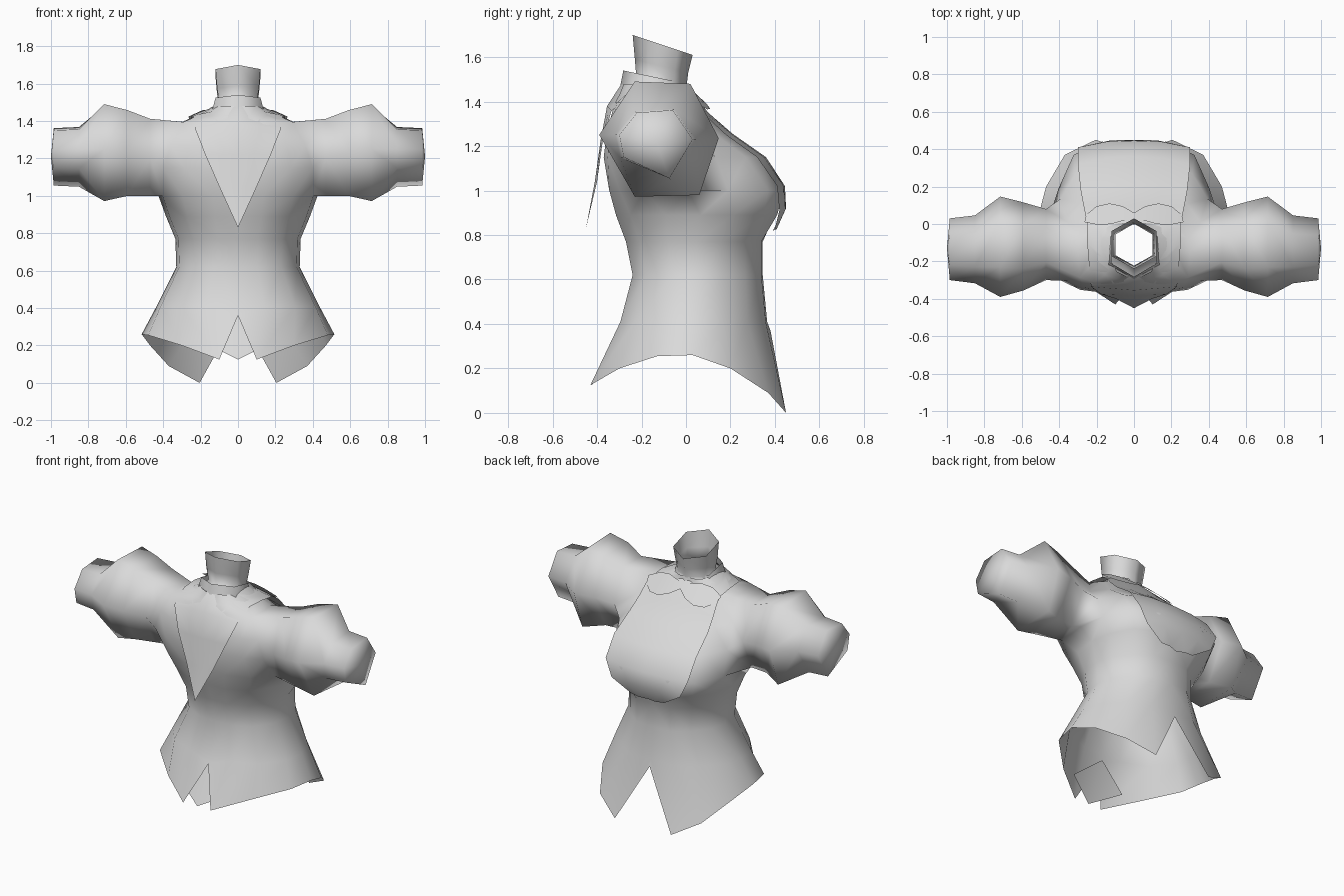
import bpy, bmesh, math

if "Cube" in bpy.data.objects:
    bpy.data.objects.remove(bpy.data.objects["Cube"])

fabric = bpy.data.materials.new("light_grey_fabric")
fabric.diffuse_color = (0.7, 0.7, 0.7, 1)
fabric.use_nodes = True
fabric.node_tree.nodes["Principled BSDF"].inputs["Base Color"].default_value = fabric.diffuse_color


def finish(name, bm, mirror=False):
    """Turn a bmesh into a smooth object, mirrored across x when asked."""
    bmesh.ops.remove_doubles(bm, verts=bm.verts, dist=0.0005)
    bmesh.ops.recalc_face_normals(bm, faces=bm.faces)
    mesh = bpy.data.meshes.new(name)
    bm.to_mesh(mesh)
    bm.free()
    mesh.materials.append(fabric)
    for p in mesh.polygons:
        p.use_smooth = True
    ob = bpy.data.objects.new(name, mesh)
    bpy.context.collection.objects.link(ob)
    if mirror:
        mod = ob.modifiers.new("mirror", 'MIRROR')
        mod.use_axis[0] = True
        mod.merge_threshold = 0.001
    return ob


def skin(bm, rows, closed=False, hole=lambda r, c: False):
    """Skin rows of points into faces, leaving out those in the hole."""
    grid = [[bm.verts.new(p) for p in row] for row in rows]
    n = len(rows[0])
    for r, (a, b) in enumerate(zip(grid, grid[1:])):
        for i in range(n if closed else n - 1):
            j = (i + 1) % n
            if not hole(r, i):
                bm.faces.new((a[i], a[j], b[j], b[i]))
    return grid


def loft(name, rows, closed=False, mirror=False):
    bm = bmesh.new()
    skin(bm, rows, closed)
    return finish(name, bm, mirror)


def stitch(bm, loop_a, loop_b, cy, cz):
    """Join two loops with triangles, walking round them by angle in y and z."""
    def turn(v):
        return (math.atan2(v.co.z - cz, v.co.y - cy) + 2.2) % (2 * math.pi)
    a, b = sorted(loop_a, key=turn), sorted(loop_b, key=turn)
    i = j = 0
    while i < len(a) or j < len(b):
        next_a = turn(a[i + 1]) if i + 1 < len(a) else 7 + (i == len(a))
        next_b = turn(b[j + 1]) if j + 1 < len(b) else 7 + (j == len(b))
        va, vb = a[i % len(a)], b[j % len(b)]
        if next_a <= next_b:
            i += 1
            bm.faces.new((va, a[i % len(a)], vb))
        else:
            j += 1
            bm.faces.new((va, b[j % len(b)], vb))


# Bodice with flared tails: hem points from back centre to front centre
hem = [(0, -.31, .36), (.10, -.43, .125), (.30, -.30, .20), (.48, -.13, .255),
       (.515, .03, .26), (.47, .20, .20), (.37, .37, .09), (.205, .45, 0), (0, .38, .37)]
# Cross-sections as fractions of half width and half depth
waist = [(0, -1), (.32, -1), (.70, -.80), (.95, -.38), (1, .03),
         (.91, .40), (.67, .73), (.37, .98), (0, 1)]
chest = [(0, -1), (.32, -1), (.70, -.82), (.95, -.38), (1, .05),
         (.94, .45), (.74, .83), (.4, 1), (0, .97)]
armpit = [(0, -1), (.32, -1), (.70, -.88), (.95, -.60), (1, -.1),
          (.95, .36), (.76, .82), (.4, 1), (0, .97)]
shoulder = [(0, -1), (.35, -1), (.70, -.95), (.97, -.80), (1, .0),
            (.96, .42), (.76, .80), (.4, 1), (0, .97)]
# Height, half width, back y, front y, section
levels = [(.41, .435, -.295, .365, waist), (.62, .33, -.24, .345, waist),
          (.77, .335, -.27, .345, waist), (.89, .385, -.315, .41, chest),
          (1.0, .425, -.345, .44, armpit), (1.15, .41, -.37, .34, shoulder),
          (1.27, .37, -.355, .16, shoulder), (1.395, .30, -.32, .025, shoulder),
          (1.43, .22, -.30, .01, chest), (1.48, .13, -.28, 0, chest)]
rows = [hem]
for z, w, back, front, section in levels:
    mid, half = (back + front) / 2, (front - back) / 2
    rows.append([(u * w, mid + v * half, z) for u, v in section])
bm = bmesh.new()
grid = skin(bm, rows, hole=lambda r, c: 5 <= r <= 7 and 3 <= c <= 4)
armhole = ([grid[r][c] for r in (5, 8) for c in (3, 4, 5)]
           + [grid[r][c] for r in (6, 7) for c in (3, 5)])

# Puffed six-sided sleeves: x, low y, high y, low z, high z
sleeve = [(.47, -.30, .08, 1.0, 1.412), (.59, -.355, .115, 1.0, 1.458)]
hexagon = [math.radians(60 * k) for k in range(6)]
rows = [[(x, (y0 + y1) / 2 + (y1 - y0) / 2 * math.cos(a),
          (z0 + z1) / 2 + (z1 - z0) / 2 * math.sin(a) / math.sin(math.pi / 3))
         for a in hexagon] for x, y0, y1, z0, z1 in sleeve]
# Skewed puff and cuff outlines in y and z
puff = [(.147, 1.235), (.02, 1.48), (-.23, 1.49), (-.39, 1.25), (-.23, .972), (.06, .98)]
cuff = [(.03, 1.23), (-.06, 1.362), (-.22, 1.35), (-.30, 1.25), (-.28, 1.15), (-.075, 1.055)]
rows.append([(.715, y, z) for y, z in puff])
rows.append([(.85, -.13 + (y + .13) * 1.1, 1.21 + (z - 1.21) * 1.04) for y, z in cuff])
rows.append([(.985, y, z) for y, z in cuff])
rows.append([(1.0, -.13, 1.21)] * 6)
arm = skin(bm, rows, closed=True)
stitch(bm, armhole, arm[0], -.10, 1.20)
finish("bodice_and_sleeves", bm, mirror=True)


def tilted_ring(yc, half_x, half_y, z, slope):
    """Hexagon around the neck, pointed fore and aft and tilted along y."""
    return [(half_x * math.sin(a) / math.sin(math.pi / 3), yc + half_y * math.cos(a),
             z + slope * half_y * math.cos(a)) for a in hexagon]


# Open neck tube and the band around its foot
loft("neck", [tilted_ring(-.14, .132, .15, 1.45, -.15),
              tilted_ring(-.11, .10, .113, 1.49, -.15),
              tilted_ring(-.11, .112, .12, 1.56, -.25),
              tilted_ring(-.105, .12, .135, 1.655, -.333)], closed=True)
loft("collar_band", [tilted_ring(-.14, .137, .155, 1.45, -.15),
                     tilted_ring(-.14, .12, .142, 1.51, -.21)], closed=True)

# Wide collar: pointed at one side, draped as a bib over the other (inner, outer edge)
collar = [((0, -.45, .83), (0, -.45, .83)),
          ((0, -.41, 1.04), (.096, -.40, 1.04)),
          ((0, -.385, 1.22), (.175, -.375, 1.22)),
          ((0, -.355, 1.38), (.23, -.335, 1.36)),
          ((0, -.29, 1.48), (.24, -.22, 1.43)),
          ((.13, -.20, 1.475), (.25, -.10, 1.43)),
          ((.13, -.06, 1.465), (.25, .0, 1.415)),
          ((0, .015, 1.46), (.26, .05, 1.385)),
          ((0, .10, 1.35), (.27, .10, 1.325)),
          ((0, .21, 1.255), (.285, .18, 1.25)),
          ((0, .36, 1.15), (.30, .32, 1.15)),
          ((0, .445, 1.02), (.30, .41, 1.02)),
          ((0, .45, .92), (.25, .42, .91)),
          ((0, .39, .82), (.12, .40, .83))]
rows = []
for a, b in collar:
    mid = [(p + q) / 2 for p, q in zip(a, b)]
    mid[1] += .012 if mid[1] > .15 else 0      # slight swell over the chest
    rows.append([a, mid, b])
loft("wide_collar", rows, mirror=True)

# Thin bow draped over the collar slope (upper edge, lower edge)
upper = [(0, .025), (.05, .02), (.12, .0), (.19, -.005), (.265, .01)]
lower = [(0, .06), (.06, .095), (.13, .11), (.20, .095), (.255, .05)]
loft("bow", [[(x, y, 1.475 - .9 * y - .6 * x * x) for x, y in edge]
             for edge in (upper, lower)], mirror=True)

# Kite-shaped lining behind the notch in the hem
bm = bmesh.new()
bm.faces.new([bm.verts.new(p) for p in
              [(0, -.425, .125), (.19, -.335, .22), (0, -.295, .37)]])
finish("tail_lining", bm, mirror=True)
